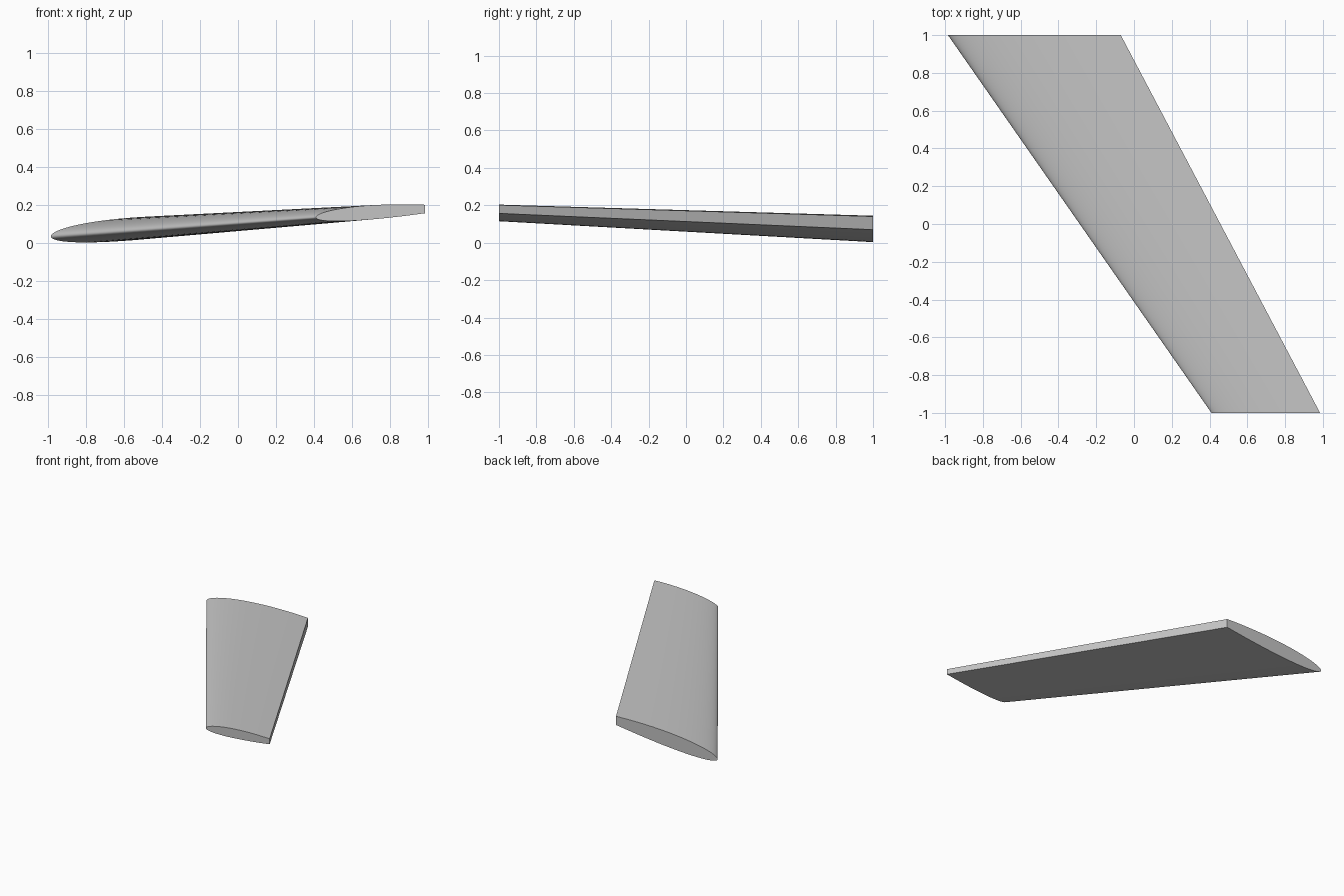
import bpy
import bmesh
import math
from mathutils import Vector
from mathutils.geometry import interpolate_bezier

cube = bpy.data.objects.get("Cube")
if cube:
    bpy.data.objects.remove(cube, do_unlink=True)


def make_material(name, color):
    mat = bpy.data.materials.new(name)
    mat.use_nodes = True
    mat.diffuse_color = color
    mat.node_tree.nodes["Principled BSDF"].inputs["Base Color"].default_value = color
    return mat


def curve(points, steps=24):
    return interpolate_bezier(*[Vector((x, 0, z)) for x, z in points], steps)


# Unit-chord airfoil: rounded leading edge, blunt trailing edge
upper = curve([(0, 0), (0, 0.055), (0.4, 0.14), (1, 0.115)])
lower = curve([(0, 0), (0, -0.045), (0.3, -0.06), (1, 0.038)])
profile = upper[::-1] + lower[1:]

# Leading edge position and chord at each end of the swept, tapered wing
sections = [
    (Vector((0.41, -1, 0.135)), 0.575),
    (Vector((-0.985, 1, 0.035)), 0.915),
]

# Loft the two sections and cap the ends
bm = bmesh.new()
tip, root = [[bm.verts.new(edge + p * chord) for p in profile]
             for edge, chord in sections]
count = len(profile)
for i in range(count):
    j = (i + 1) % count
    bm.faces.new((tip[i], tip[j], root[j], root[i]))
bm.faces.new(tip)
bm.faces.new(root[::-1])
bmesh.ops.recalc_face_normals(bm, faces=bm.faces)
mesh = bpy.data.meshes.new("wing_panel")
bm.to_mesh(mesh)
bm.free()

wing = bpy.data.objects.new("wing_panel", mesh)
bpy.context.collection.objects.link(wing)
mesh.materials.append(make_material("light_grey", (0.55, 0.55, 0.55, 1)))

# Smooth skin with crisp end caps and trailing edge
bpy.ops.object.select_all(action="DESELECT")
wing.select_set(True)
bpy.context.view_layer.objects.active = wing
bpy.ops.object.shade_smooth_by_angle(angle=math.radians(35))
